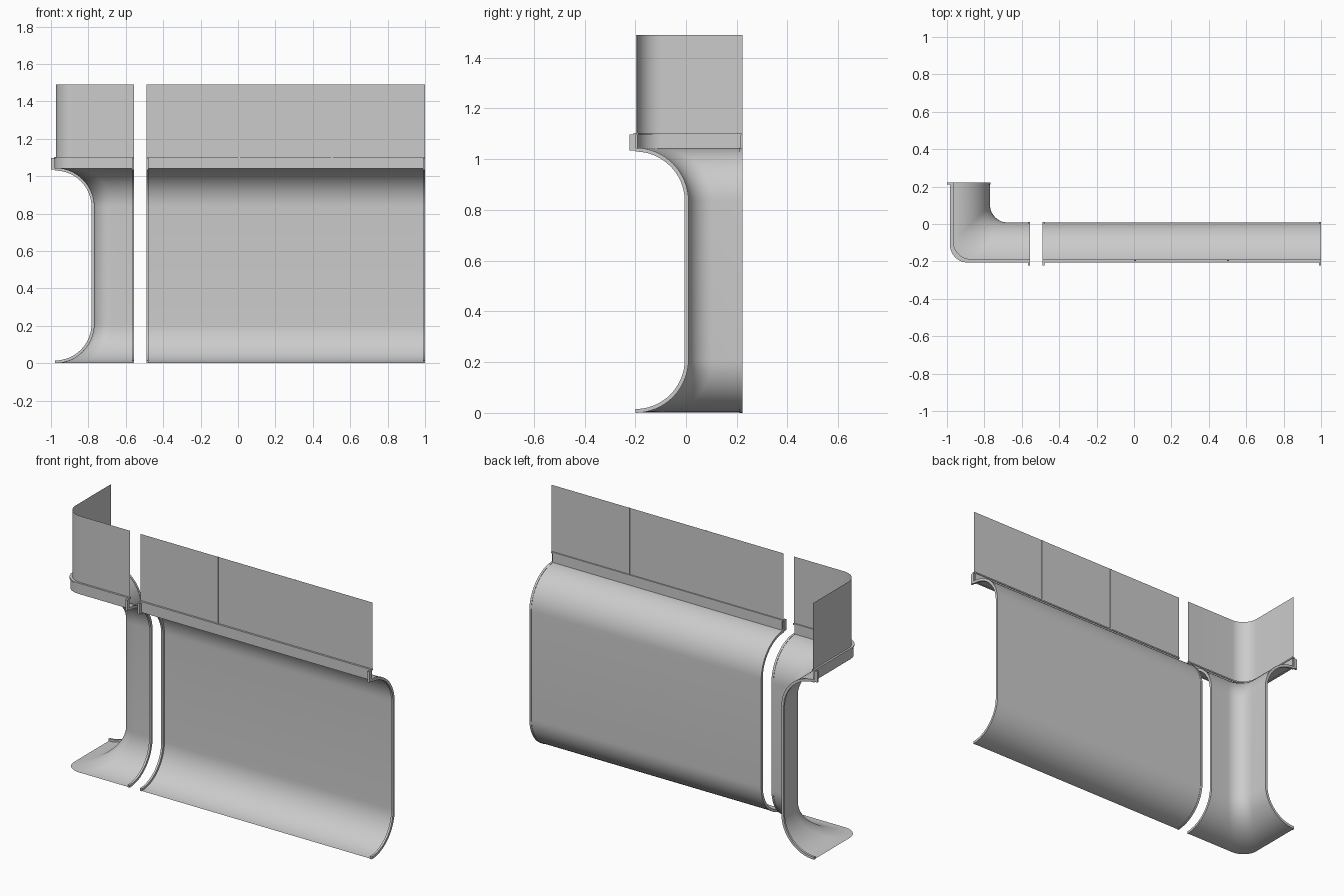
import bpy, bmesh, math

if "Cube" in bpy.data.objects:
    bpy.data.objects.remove(bpy.data.objects["Cube"])

mat = bpy.data.materials.new("plain_grey")
mat.diffuse_color = (0.6, 0.6, 0.6, 1)
mat.use_nodes = True
mat.node_tree.nodes["Principled BSDF"].inputs["Base Color"].default_value = mat.diffuse_color

CORNER_X = -0.778   # wall plane of the return leg
FILLET = 0.095      # plan radius of the corner


def arc(cx, cy, r, a0, a1, n=16):
    return [(cx + r * math.cos(math.radians(a0 + (a1 - a0) * i / n)),
             cy + r * math.sin(math.radians(a0 + (a1 - a0) * i / n))) for i in range(n + 1)]


# Paths: d is the distance towards the outside (front)
def along_x(x0, x1):
    return lambda d: [(x0, -d), (x1, -d)]


def along_y(y0, y1):
    return lambda d: [(CORNER_X - d, y0), (CORNER_X - d, y1)]


def round_corner(x_end, y_end):
    def path(d):
        c = arc(CORNER_X - d + FILLET, -d + FILLET, FILLET, 270, 180, 12)
        return [(x_end, -d)] + c + [(CORNER_X - d, y_end)]
    return path


def sweep(name, section, path, closed=True):
    """Sweep a (d, z) section along a plan path."""
    bm = bmesh.new()
    rows = [[bm.verts.new((x, y, z)) for x, y in path(d)] for d, z in section]
    n = len(rows)
    for i in range(n if closed else n - 1):
        a, b = rows[i], rows[(i + 1) % n]
        for j in range(len(a) - 1):
            bm.faces.new((a[j], a[j + 1], b[j + 1], b[j]))
    if closed:
        bm.faces.new([r[0] for r in rows])
        bm.faces.new([r[-1] for r in reversed(rows)])
    bmesh.ops.recalc_face_normals(bm, faces=bm.faces[:])
    if not closed:
        # open sheets face the front
        bm.normal_update()
        if sum(f.normal.y * f.calc_area() for f in bm.faces) > 0:
            bmesh.ops.reverse_faces(bm, faces=bm.faces[:])
    me = bpy.data.meshes.new(name)
    bm.to_mesh(me)
    bm.free()
    ob = bpy.data.objects.new(name, me)
    bpy.context.collection.objects.link(ob)
    me.materials.append(mat)
    bpy.context.view_layer.objects.active = ob
    bpy.ops.object.select_all(action='DESELECT')
    ob.select_set(True)
    bpy.ops.object.shade_smooth_by_angle(angle=math.radians(35))
    return ob


def cove(r):
    """C-shaped wall profile: lower curve, upright, upper curve."""
    return arc(0.2, 0.21, r, 270, 180) + arc(0.2, 0.835, r, 180, 90)


def rect(d0, d1, z0, z1):
    return [(d0, z0), (d1, z0), (d1, z1), (d0, z1)]


wall = cove(0.208)
rib = cove(0.21) + cove(0.195)[::-1]
rail = rect(0.192, 0.203, 1.04, 1.096)
cap = rect(0.188, 0.206, 1.096, 1.104)
lip = rect(0.2, 0.222, 1.035, 1.098)
pane = [(0.195, 1.10), (0.195, 1.49)]

# Straight and corner sections share the same profiles
for tag, body, full in (
        ("straight", along_x(-0.482, 0.992), along_x(-0.49, 1.0)),
        ("corner", round_corner(-0.564, 0.216), round_corner(-0.556, 0.222))):
    sweep(tag + "_wall", wall, body, closed=False)
    sweep(tag + "_rail", rail, body)
    sweep(tag + "_rail_cap", cap, full)
    sweep(tag + "_upper_panel", pane, full, closed=False)

# End ribs with a small lip at the top
for tag, path in (("straight_left", along_x(-0.49, -0.478)),
                  ("straight_right", along_x(0.988, 1.0)),
                  ("corner_right", along_x(-0.568, -0.556)),
                  ("corner_back", along_y(0.21, 0.222))):
    sweep(tag + "_end_rib", rib, path)
    sweep(tag + "_end_lip", lip, path)

# Upright joints between the panels
for i, x in enumerate((0.005, 0.502)):
    sweep("panel_joint_%d" % (i + 1), rect(0.192, 0.198, 1.10, 1.49), along_x(x - 0.005, x + 0.005))
